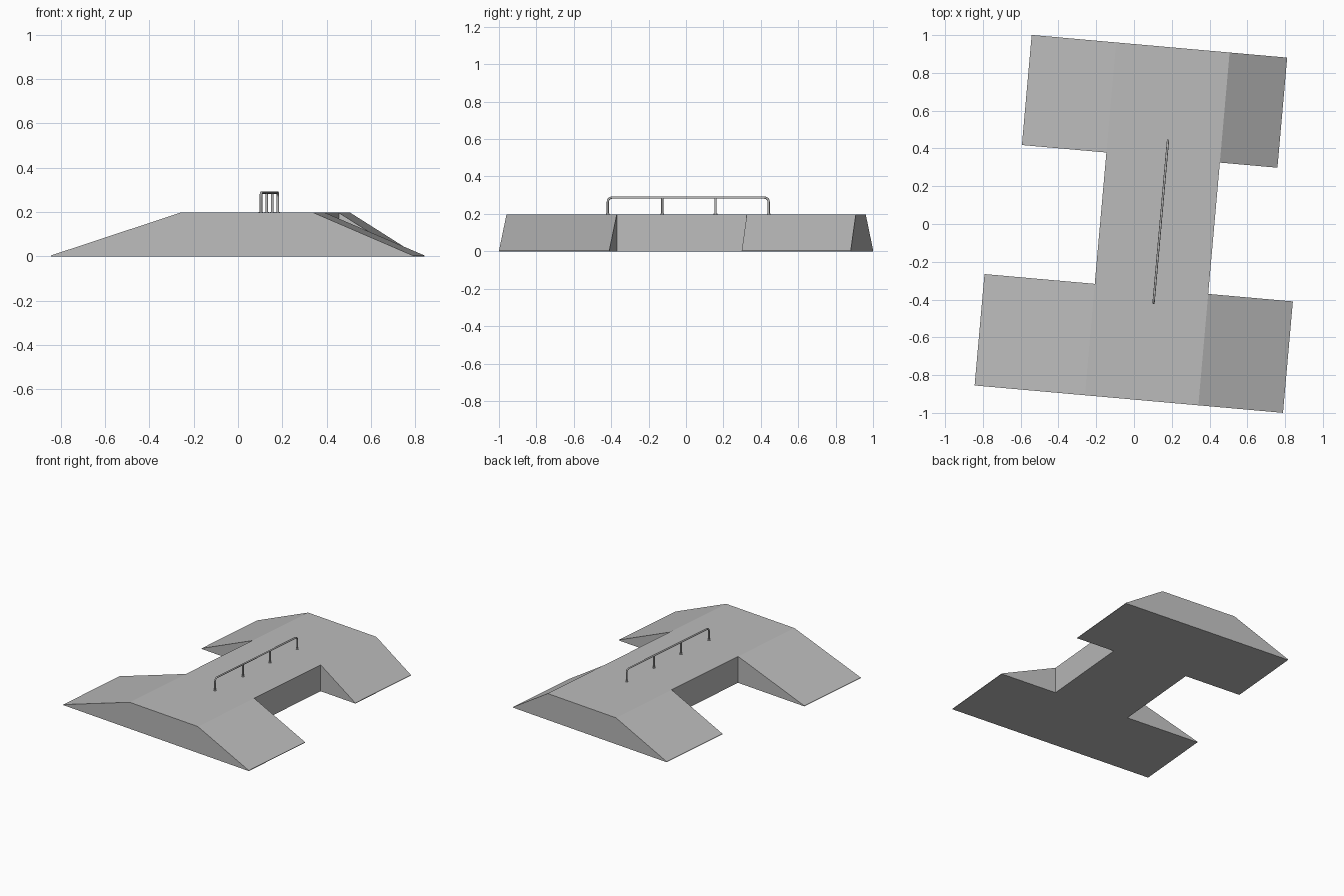
import bpy, bmesh, math
from mathutils import Vector, Matrix

cube = bpy.data.objects.get("Cube")
if cube:
    bpy.data.objects.remove(cube)

TURN = Matrix.Rotation(math.radians(-5.07), 4, 'Z')
HEIGHT, LIP = 0.197, 0.004
DECK_L, DECK_R = -0.179, 0.424


def material(name, grey):
    m = bpy.data.materials.new(name)
    m.use_nodes = True
    colour = (grey, grey, grey, 1)
    m.diffuse_color = colour
    m.node_tree.nodes["Principled BSDF"].inputs["Base Color"].default_value = colour
    return m


concrete = material("concrete grey", 0.5)


def add(name, data):
    ob = bpy.data.objects.new(name, data)
    bpy.context.collection.objects.link(ob)
    ob.matrix_world = TURN
    data.materials.append(concrete)
    return ob


# Deck with four ramps: plan rectangles, raised, then outer edges lowered
bm = bmesh.new()


def plan_quad(x0, x1, y0, y1):
    bm.faces.new([bm.verts.new((x, y, 0)) for x, y in
                  ((x0, y0), (x1, y0), (x1, y1), (x0, y1))])


FRONT, BACK = (-0.926, -0.334), (0.364, 0.949)
for band, tip_l, tip_r in ((FRONT, -0.765, 0.874), (BACK, -0.628, 0.730)):
    plan_quad(tip_l, DECK_L, *band)
    plan_quad(DECK_L, DECK_R, *band)
    plan_quad(DECK_R, tip_r, *band)
plan_quad(DECK_L, DECK_R, FRONT[1], BACK[0])
bmesh.ops.remove_doubles(bm, verts=bm.verts[:], dist=0.0001)
raised = bmesh.ops.extrude_face_region(bm, geom=bm.faces[:], use_keep_orig=True)
for v in raised["geom"]:
    if isinstance(v, bmesh.types.BMVert):
        on_deck = DECK_L - 0.01 < v.co.x < DECK_R + 0.01
        v.co.z = HEIGHT if on_deck else LIP
bmesh.ops.recalc_face_normals(bm, faces=bm.faces[:])
bmesh.ops.dissolve_limit(bm, angle_limit=0.01, verts=bm.verts[:], edges=bm.edges[:])
mesh = bpy.data.meshes.new("ramp_block")
bm.to_mesh(mesh)
bm.free()
add("ramp_block", mesh)

# Grind rail: bent tube, inner posts and foot plates
RAIL_X, RAIL_Z, TUBE, BEND = 0.14, 0.287, 0.006, 0.022
Y0, Y1 = -0.407, 0.456


def tube(name, points):
    curve = bpy.data.curves.new(name, 'CURVE')
    curve.dimensions = '3D'
    curve.bevel_depth = TUBE
    curve.bevel_resolution = 2
    curve.use_fill_caps = True
    spline = curve.splines.new('POLY')
    spline.points.add(len(points) - 1)
    for p, (y, z) in zip(spline.points, points):
        p.co = (RAIL_X, y, z, 1)
    ob = add(name, curve)
    bpy.ops.object.select_all(action='DESELECT')
    ob.select_set(True)
    bpy.context.view_layer.objects.active = ob
    bpy.ops.object.convert(target='MESH')
    bpy.ops.object.shade_smooth_by_angle(angle=math.radians(50))


def bend(y_end, side):
    angles = [math.pi / 2 * i / 5 for i in range(6)]
    return [(y_end + side * BEND * (1 - math.cos(a)),
             RAIL_Z - BEND + BEND * math.sin(a)) for a in angles]


tube("rail", [(Y0, HEIGHT)] + bend(Y0, 1) + bend(Y1, -1)[::-1] + [(Y1, HEIGHT)])
posts = (-0.115, 0.171)
for i, y in enumerate(posts):
    tube(f"rail_post_{i + 1}", [(y, HEIGHT), (y, RAIL_Z)])

bm = bmesh.new()
for y in (Y0, *posts, Y1):
    place = Matrix.Translation(Vector((RAIL_X, y, HEIGHT + 0.002)))
    bmesh.ops.create_cone(bm, cap_ends=True, segments=16, radius1=0.01,
                          radius2=0.01, depth=0.004, matrix=place)
mesh = bpy.data.meshes.new("rail_feet")
bm.to_mesh(mesh)
bm.free()
add("rail_feet", mesh)
